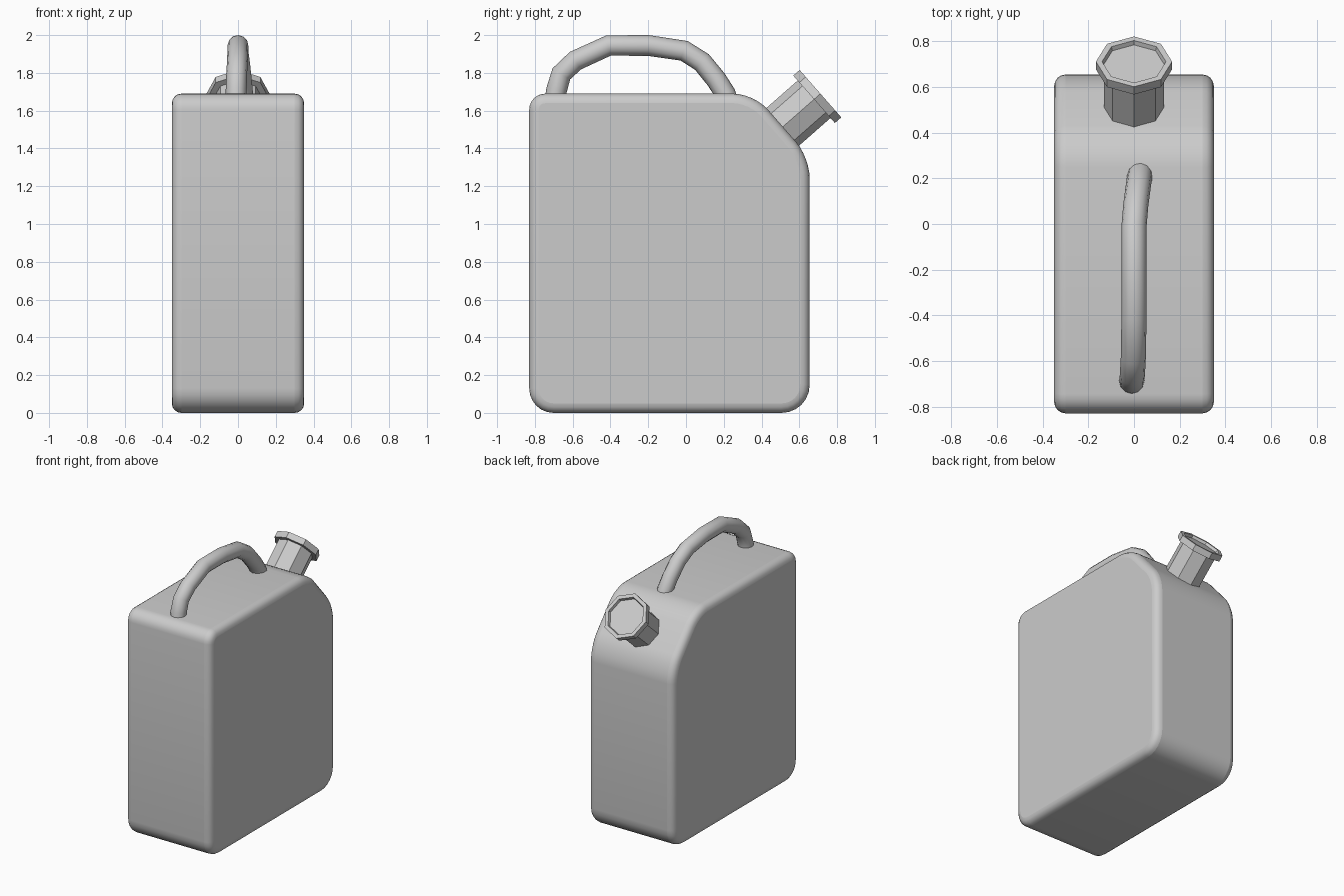
import bpy, bmesh, math
from mathutils import Vector

if "Cube" in bpy.data.objects:
    bpy.data.objects.remove(bpy.data.objects["Cube"])


def finish(name, bm):
    bmesh.ops.recalc_face_normals(bm, faces=bm.faces)
    me = bpy.data.meshes.new(name)
    bm.to_mesh(me)
    bm.free()
    ob = bpy.data.objects.new(name, me)
    bpy.context.collection.objects.link(ob)
    return ob


def smooth(ob, degrees):
    bpy.ops.object.select_all(action='DESELECT')
    ob.select_set(True)
    bpy.context.view_layer.objects.active = ob
    bpy.ops.object.shade_smooth_by_angle(angle=math.radians(degrees))


def rounded(corners, steps=6, k=0.56):
    """Round each (y, z, tangent length) corner with a cubic curve."""
    out = []
    for i, (y, z, d) in enumerate(corners):
        c = Vector((y, z))
        a = c + (Vector(corners[i - 1][:2]) - c).normalized() * d
        b = c + (Vector(corners[(i + 1) % len(corners)][:2]) - c).normalized() * d
        h1, h2 = a.lerp(c, k), b.lerp(c, k)
        for s in range(steps + 1):
            t = s / steps
            u = 1 - t
            out.append(a * u**3 + h1 * 3 * u * u * t + h2 * 3 * u * t * t + b * t**3)
    return out


# Body: rounded side profile, extruded across and softened at both sides
profile = rounded([(-0.83, 0.0, 0.13), (0.655, 0.0, 0.15), (0.655, 1.352, 0.11),
                   (0.36, 1.69, 0.11), (-0.83, 1.69, 0.085)])
bm = bmesh.new()
side = bm.faces.new([bm.verts.new((-0.35, p.x, p.y)) for p in profile])
ext = bmesh.ops.extrude_face_region(bm, geom=[side], use_keep_orig=True)
bmesh.ops.translate(bm, vec=(0.7, 0, 0),
                    verts=[v for v in ext['geom'] if isinstance(v, bmesh.types.BMVert)])
body = finish("can_body", bm)
bev = body.modifiers.new("soft_sides", 'BEVEL')
bev.width, bev.segments = 0.05, 4
bev.limit_method, bev.angle_limit = 'ANGLE', math.radians(60)
smooth(body, 40)

# Handle: round tube along a slightly skewed arch
path = [(-0.01, -0.695, 1.64), (-0.01, -0.685, 1.71), (-0.007, -0.66, 1.795),
        (-0.003, -0.585, 1.865), (0, -0.41, 1.945), (0, -0.2, 1.945),
        (0, -0.01, 1.917), (0.008, 0.085, 1.857), (0.018, 0.16, 1.765),
        (0.025, 0.208, 1.69), (0.027, 0.225, 1.64)]
cu = bpy.data.curves.new("carry_handle", 'CURVE')
cu.dimensions = '3D'
cu.bevel_depth, cu.bevel_resolution, cu.use_fill_caps = 0.055, 4, True
sp = cu.splines.new('POLY')
sp.points.add(len(path) - 1)
for pt, co in zip(sp.points, path):
    pt.co = (*co, 1)
handle = bpy.data.objects.new("carry_handle", cu)
bpy.context.collection.objects.link(handle)
bpy.ops.object.select_all(action='DESELECT')
handle.select_set(True)
bpy.context.view_layer.objects.active = handle
bpy.ops.object.convert(target='MESH')
smooth(bpy.context.view_layer.objects.active, 60)


def octagon_stack(name, rings):
    """Eight-sided solid from (radius, height) rings, capped at both ends."""
    bm = bmesh.new()
    loops = [[bm.verts.new((r * math.cos(i * math.pi / 4), r * math.sin(i * math.pi / 4), h))
              for i in range(8)] for r, h in rings]
    for lo, hi in zip(loops, loops[1:]):
        for i in range(8):
            j = (i + 1) % 8
            bm.faces.new((lo[i], lo[j], hi[j], hi[i]))
    bm.faces.new(loops[0])
    bm.faces.new(loops[-1])
    ob = finish(name, bm)
    # Tilt onto the sloping shoulder
    ob.location = (0, 0.515, 1.517)
    ob.rotation_euler = (-math.radians(48.7), 0, 0)
    return ob


# Spout neck and its recessed rim cap
octagon_stack("spout_neck", [(0.132, -0.06), (0.132, 0.225)])
octagon_stack("spout_cap", [(0.167, 0.217), (0.167, 0.262), (0.14, 0.262), (0.134, 0.242)])
